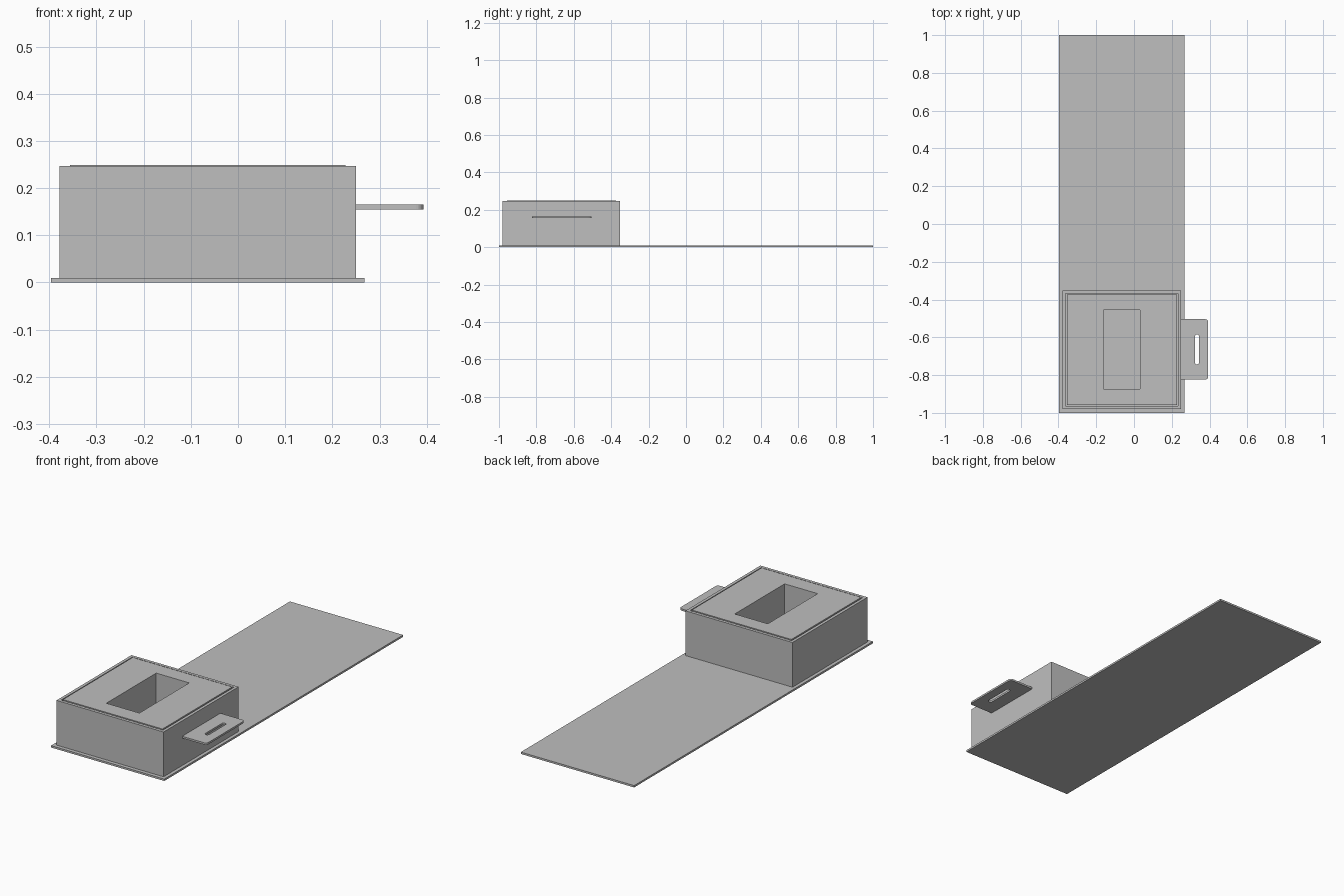
import bpy
import bmesh
from math import cos, sin, pi

cube = bpy.data.objects.get("Cube")
if cube:
    bpy.data.objects.remove(cube, do_unlink=True)

grey = bpy.data.materials.new("plain_grey")
grey.use_nodes = True
grey.diffuse_color = (0.52, 0.52, 0.52, 1)
grey.node_tree.nodes["Principled BSDF"].inputs["Base Color"].default_value = grey.diffuse_color


def rect(cx, cy, hx, hy, r=0, steps=0):
    """Counter-clockwise rectangle outline, optionally with rounded corners."""
    points = []
    for i, (sx, sy) in enumerate([(1, 1), (-1, 1), (-1, -1), (1, -1)]):
        for k in range(steps + 1):
            a = (i + (k / steps if steps else 0)) * pi / 2
            points.append((cx + sx * (hx - r) + r * cos(a),
                           cy + sy * (hy - r) + r * sin(a)))
    return points


def prism(name, z0, z1, outer, inner=None):
    """Extruded outline, with a through hole when an inner outline is given."""
    bm = bmesh.new()
    loops = [[[bm.verts.new((x, y, z)) for x, y in line] for z in (z0, z1)]
             for line in (outer, inner) if line]
    count = len(outer)
    for low, high in loops:
        for i in range(count):
            j = (i + 1) % count
            bm.faces.new((low[i], low[j], high[j], high[i]))
    for level in (0, 1):
        if inner:
            a, b = loops[0][level], loops[1][level]
            for i in range(count):
                j = (i + 1) % count
                bm.faces.new((a[i], a[j], b[j], b[i]))
        else:
            bm.faces.new(loops[0][level])
    bmesh.ops.recalc_face_normals(bm, faces=bm.faces)
    mesh = bpy.data.meshes.new(name)
    bm.to_mesh(mesh)
    bm.free()
    mesh.materials.append(grey)
    obj = bpy.data.objects.new(name, mesh)
    bpy.context.collection.objects.link(obj)
    return obj


BOX_X, BOX_Y = -0.064, -0.666
BASE_TOP = 0.01

# Long base board
prism("base_board", 0, BASE_TOP, rect(BOX_X, 0, 0.332, 1))

# Square outer casing, open at the top
prism("casing", BASE_TOP, 0.247,
      rect(BOX_X, BOX_Y, 0.314, 0.314), rect(BOX_X, BOX_Y, 0.298, 0.298))

# Insert block with a rectangular well, leaving a thin gap to the casing
prism("insert_block", BASE_TOP, 0.249,
      rect(BOX_X, BOX_Y, 0.292, 0.292), rect(BOX_X, BOX_Y + 0.002, 0.097, 0.209))

# Side pull tab with a rounded finger slot
prism("pull_tab", 0.155, 0.165,
      rect(0.314, BOX_Y + 0.002, 0.079, 0.16, 0.016, 6),
      rect(0.333, BOX_Y + 0.002, 0.011, 0.079, 0.0105, 6))
